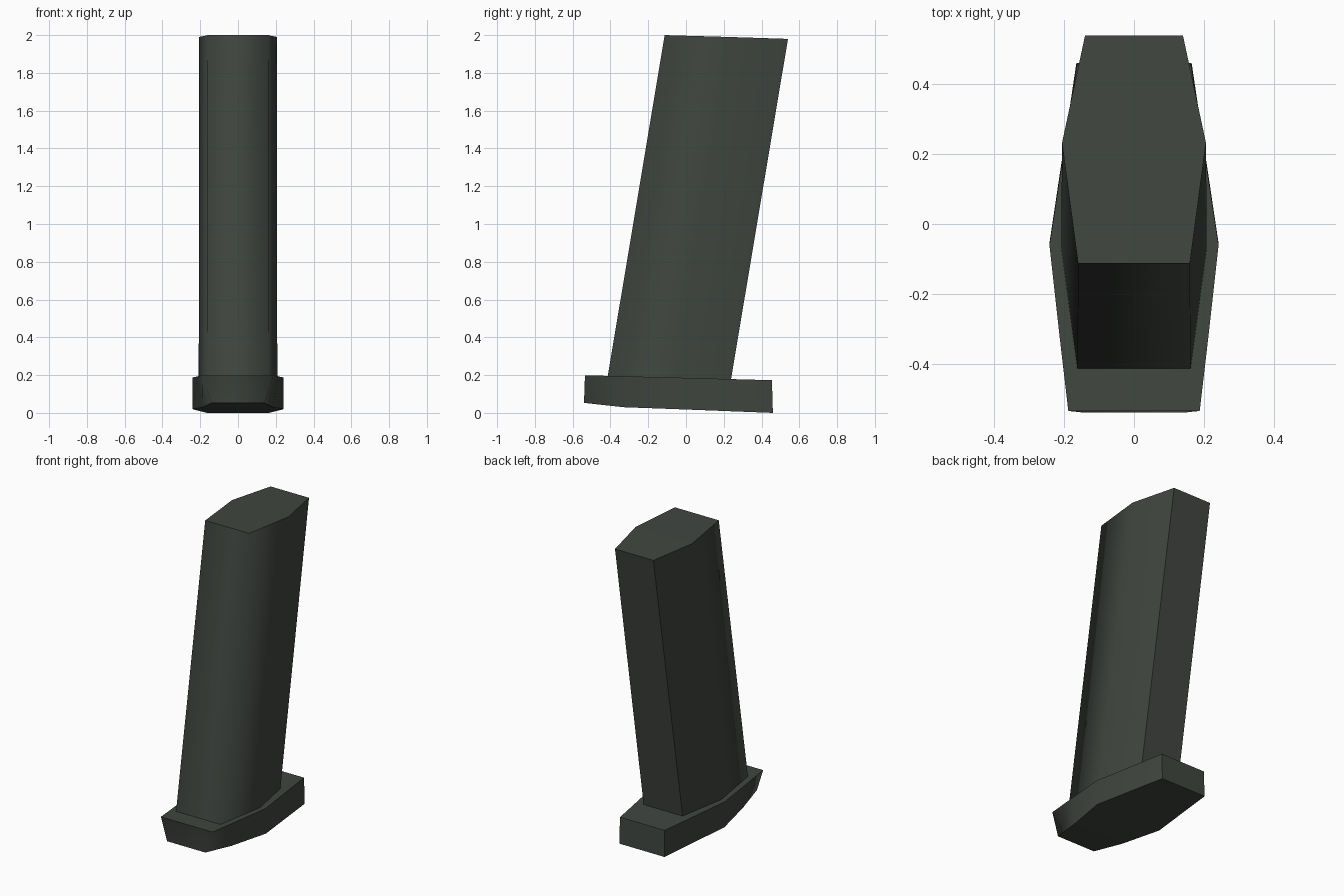
import bpy, bmesh

if "Cube" in bpy.data.objects:
    bpy.data.objects.remove(bpy.data.objects["Cube"])

mat = bpy.data.materials.new("dark grey green")
mat.diffuse_color = (0.052, 0.061, 0.051, 1)
mat.use_nodes = True
mat.node_tree.nodes["Principled BSDF"].inputs["Base Color"].default_value = mat.diffuse_color


def loft(name, lower, upper):
    """Join two mirrored outlines, each given as (y, half width, z) stations from front to back."""
    bm = bmesh.new()

    def outline(stations):
        left = [bm.verts.new((-w, y, z)) for y, w, z in stations]
        right = [bm.verts.new((w, y, z)) for y, w, z in stations]
        return left, right

    (ll, lr), (ul, ur) = outline(lower), outline(upper)
    n = len(lower)
    # caps as strips of quads
    for i in range(n - 1):
        bm.faces.new((ll[i], ll[i + 1], lr[i + 1], lr[i]))
        bm.faces.new((ul[i], ur[i], ur[i + 1], ul[i + 1]))
    # smooth walls all around
    low_ring, up_ring = lr + ll[::-1], ur + ul[::-1]
    for i in range(2 * n):
        j = (i + 1) % (2 * n)
        f = bm.faces.new((low_ring[i], low_ring[j], up_ring[j], up_ring[i]))
        f.smooth = True
    bmesh.ops.recalc_face_normals(bm, faces=bm.faces)
    # hard rims around the caps and hard back corners
    for e in bm.edges:
        flags = {f.smooth for f in e.link_faces}
        back = e.verts[0] in (ll[-1], lr[-1]) and e.verts[1] in (ul[-1], ur[-1])
        e.smooth = len(flags) == 1 and not back
    me = bpy.data.meshes.new(name)
    bm.to_mesh(me)
    bm.free()
    me.materials.append(mat)
    ob = bpy.data.objects.new(name, me)
    bpy.context.collection.objects.link(ob)
    return ob


# slanted six-sided body
loft("slanted_body",
     [(-0.415, 0.162, 0.19), (-0.07, 0.208, 0.18), (0.237, 0.142, 0.17)],
     [(-0.113, 0.16, 2.0), (0.232, 0.206, 1.99), (0.54, 0.14, 1.98)])

# wider base plate with a raised front lip underneath
loft("base_plate",
     [(-0.54, 0.14, 0.053), (-0.33, 0.186, 0.03), (-0.055, 0.242, 0.02), (0.46, 0.165, 0.0)],
     [(-0.535, 0.188, 0.199), (-0.33, 0.212, 0.194), (-0.06, 0.242, 0.187), (0.455, 0.163, 0.173)])
